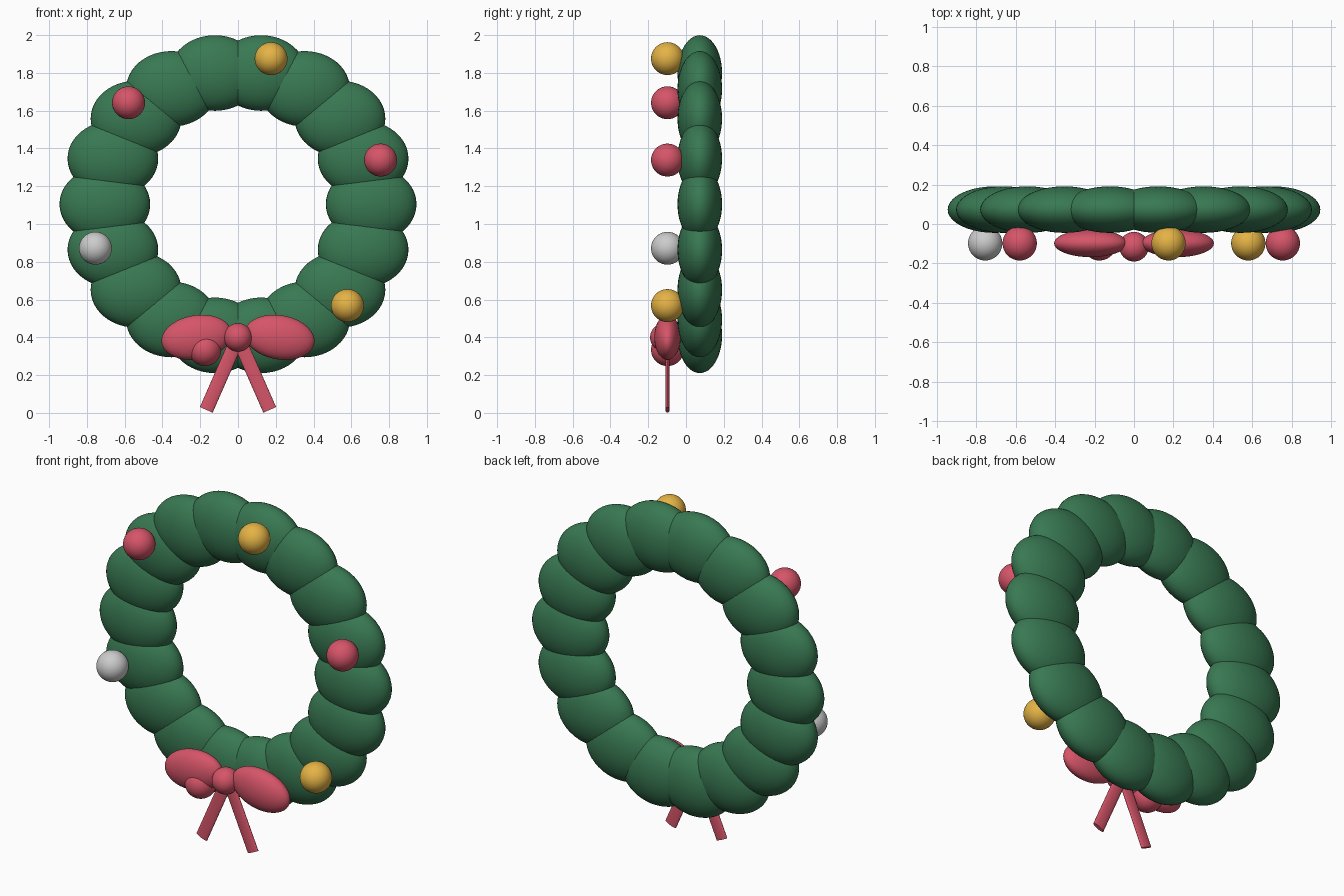
import bpy
from math import sin, cos, pi, radians
from mathutils import Vector

if "Cube" in bpy.data.objects:
    bpy.data.objects.remove(bpy.data.objects["Cube"])


def material(name, rgb):
    m = bpy.data.materials.new(name)
    m.diffuse_color = (*rgb, 1)
    m.use_nodes = True
    m.node_tree.nodes["Principled BSDF"].inputs["Base Color"].default_value = m.diffuse_color
    return m


GREEN = material("foliage_green", (0.04, 0.19, 0.085))
RED = material("ribbon_red", (0.67, 0.09, 0.14))
GOLD = material("bauble_gold", (0.78, 0.45, 0.06))


def finish(name, scale, mat):
    ob = bpy.context.object
    ob.name = name
    ob.scale = scale
    if mat:
        ob.data.materials.append(mat)
    bpy.ops.object.shade_smooth_by_angle(angle=radians(40))
    return ob


def ellipsoid(name, loc, scale, mat, tilt=0.0):
    bpy.ops.mesh.primitive_uv_sphere_add(segments=40, ring_count=24, radius=1,
                                         location=loc, rotation=(0, tilt, 0))
    return finish(name, scale, mat)


CENTRE_Z = 1.105

# wreath ring of overlapping foliage tufts
for i in range(18):
    a = i * pi / 9
    ellipsoid(f"foliage_tuft_{i + 1}",
              (0.705 * cos(a), 0.073, CENTRE_Z + 0.705 * sin(a)),
              (0.24, 0.118, 0.2), GREEN)

# baubles
for i, mat in enumerate((RED, GOLD, RED, None, RED, GOLD)):
    a = 0.3 + i * pi / 3
    ellipsoid(f"bauble_{i + 1}",
              (0.79 * cos(a), -0.098, CENTRE_Z + 0.79 * sin(a)),
              (0.087,) * 3, mat)

# bow: knot, two loops, two flat tails
ellipsoid("bow_knot", (0, -0.115, 0.4), (0.075,) * 3, RED)
for side, s in (("left", -1), ("right", 1)):
    ellipsoid(f"bow_loop_{side}", (s * 0.22, -0.098, 0.4),
              (0.187, 0.07, 0.117), RED, tilt=s * 0.17)
    top = Vector((s * 0.015, -0.098, 0.365))
    end = Vector((s * 0.168, -0.098, 0.016))
    bpy.ops.mesh.primitive_cylinder_add(vertices=32, radius=1, depth=1,
                                        location=(top + end) / 2)
    tail = finish(f"bow_tail_{side}", (0.037, 0.011, (top - end).length), RED)
    d = top - end
    tail.rotation_euler = (0, s * -abs(Vector((d.z, d.x)).angle(Vector((1, 0)))), 0)
